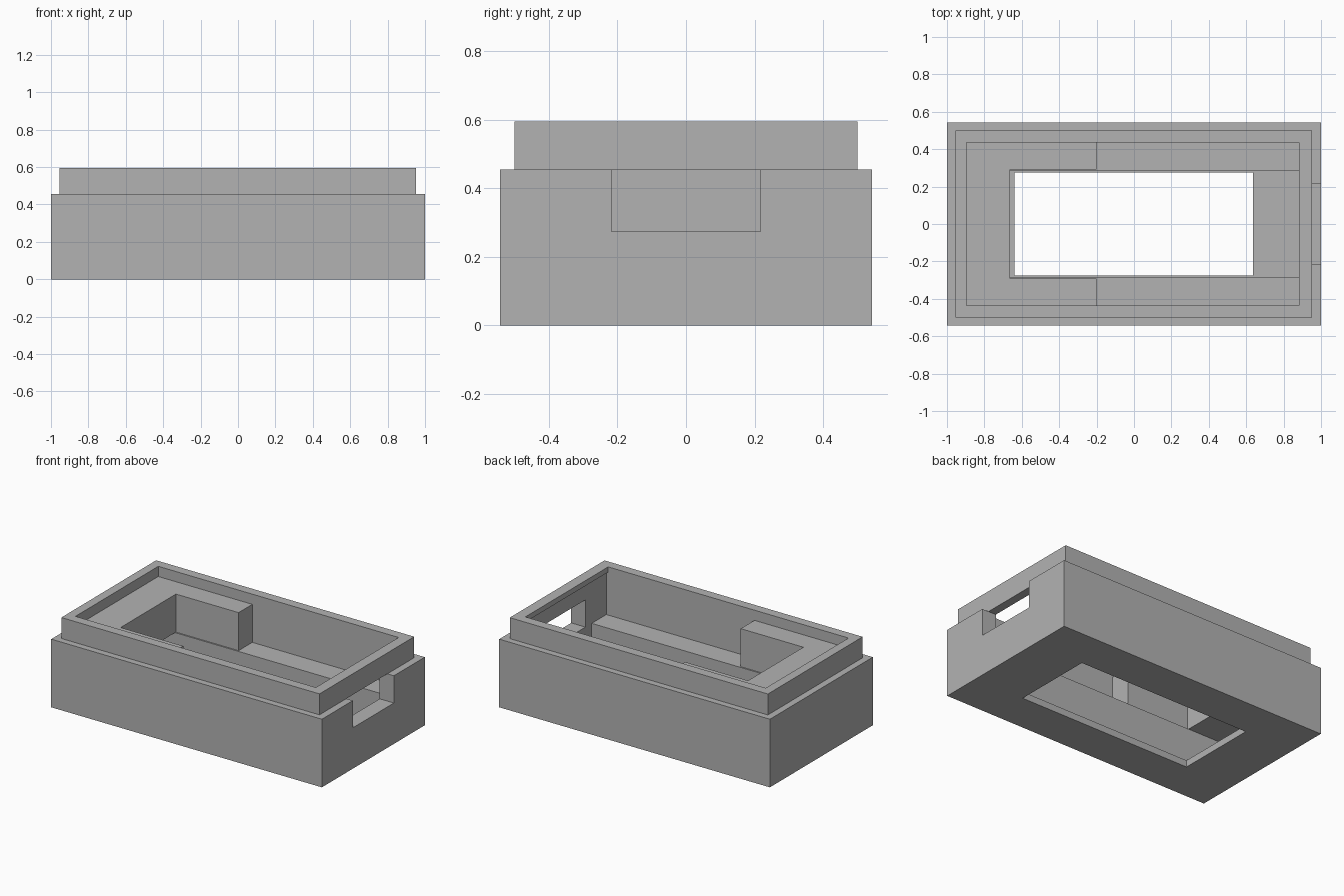
import bpy
import bmesh

default_cube = bpy.data.objects.get("Cube")
if default_cube:
    bpy.data.objects.remove(default_cube, do_unlink=True)

grey = bpy.data.materials.new("light_grey")
grey.use_nodes = True
colour = (0.45, 0.45, 0.45, 1)
grey.diffuse_color = colour
grey.node_tree.nodes["Principled BSDF"].inputs["Base Color"].default_value = colour

# Shared levels and inner width
FLOOR = 0.045
LEDGE = 0.273
SHOULDER = 0.455
BLOCK_TOP = 0.527
TOP = 0.595
ROOM_X = 0.895
ROOM_Y = 0.437
CHANNEL_Y = 0.283


def box(name, x, y, z):
    """Box from x range, half width in y, and z range."""
    bm = bmesh.new()
    bmesh.ops.create_cube(bm, size=1)
    for v in bm.verts:
        v.co = (x[v.co.x > 0], y if v.co.y > 0 else -y, z[v.co.z > 0])
    mesh = bpy.data.meshes.new(name)
    bm.to_mesh(mesh)
    bm.free()
    mesh.materials.append(grey)
    obj = bpy.data.objects.new(name, mesh)
    bpy.context.collection.objects.link(obj)
    return obj


def combine(body, tool, operation):
    mod = body.modifiers.new(tool.name, 'BOOLEAN')
    mod.operation = operation
    mod.solver = 'EXACT'
    mod.object = tool
    bpy.context.view_layer.objects.active = body
    bpy.ops.object.modifier_apply(modifier=mod.name)
    bpy.data.objects.remove(tool, do_unlink=True)


# Outer shell with a narrower lip
case = box("case_body", (-1, 1), 0.543, (0, SHOULDER))
combine(case, box("lip", (-0.955, 0.952), 0.5, (0.2, TOP)), 'UNION')

# Openings; what stays at the -x end is the raised U-shaped block,
# and the room runs slightly under the +x lip
openings = [
    ("upper_recess", (-ROOM_X, 0.881), ROOM_Y, (BLOCK_TOP, 0.8)),
    ("main_room", (-0.2, ROOM_X), ROOM_Y, (LEDGE, 0.56)),
    ("block_pocket", (-0.663, 0), 0.292, (LEDGE, 0.55)),
    ("lower_channel", (-ROOM_X, ROOM_X), CHANNEL_Y, (FLOOR, LEDGE)),
    ("bottom_window", (-0.64, 0.637), 0.275, (-0.2, 0.15)),
    ("side_notch", (0.8, 1.2), 0.217, (LEDGE, SHOULDER)),
]
for opening in openings:
    combine(case, box(*opening), 'DIFFERENCE')
